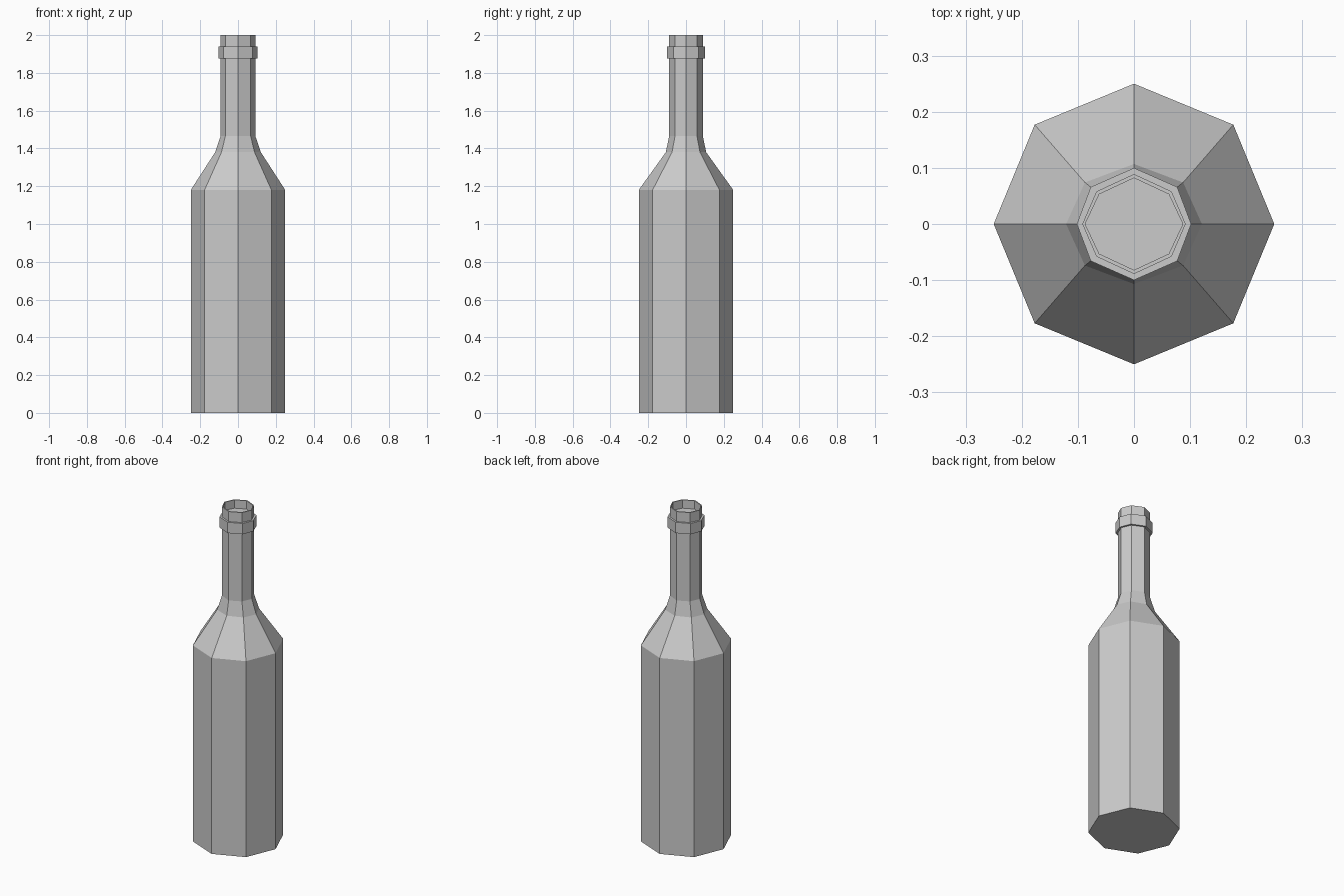
import bpy
import bmesh

if "Cube" in bpy.data.objects:
    bpy.data.objects.remove(bpy.data.objects["Cube"], do_unlink=True)

# Single grey material
grey = bpy.data.materials.new("plain grey")
grey.use_nodes = True
colour = (0.6, 0.6, 0.6, 1)
grey.diffuse_color = colour
grey.node_tree.nodes["Principled BSDF"].inputs["Base Color"].default_value = colour


def octagon(bm, z, ax, ay, dx, dy):
    """Eight-sided ring: corners on both axes and on the diagonals."""
    corners = [(ax, 0), (dx, dy), (0, ay), (-dx, dy),
               (-ax, 0), (-dx, -dy), (0, -ay), (dx, -dy)]
    return [bm.verts.new((x, y, z)) for x, y in corners]


# Cross-section sizes: axis corners, then diagonal corners
body = (0.25, 0.25, 0.177, 0.177)
shoulder = (0.121, 0.107, 0.0875, 0.074)
neck = (0.092, 0.089, 0.067, 0.058)
collar = (0.102, 0.1, 0.077, 0.066)
mouth = (0.087, 0.082, 0.062, 0.053)

# Outer wall from the base up, then over the lip to the inner floor
profile = [(0, body), (1.18, body), (1.38, shoulder), (1.465, neck),
           (1.875, neck), (1.875, collar), (1.94, collar), (1.94, neck),
           (2.0, neck), (2.0, mouth), (1.95, mouth)]

bm = bmesh.new()
rings = [octagon(bm, z, *size) for z, size in profile]
for low, high in zip(rings, rings[1:]):
    for i in range(8):
        j = (i + 1) % 8
        bm.faces.new((low[i], low[j], high[j], high[i]))
bm.faces.new(reversed(rings[0]))
bm.faces.new(rings[-1])
bmesh.ops.recalc_face_normals(bm, faces=bm.faces)

mesh = bpy.data.meshes.new("bottle")
bm.to_mesh(mesh)
bm.free()
mesh.materials.append(grey)
bpy.context.collection.objects.link(bpy.data.objects.new("bottle", mesh))
